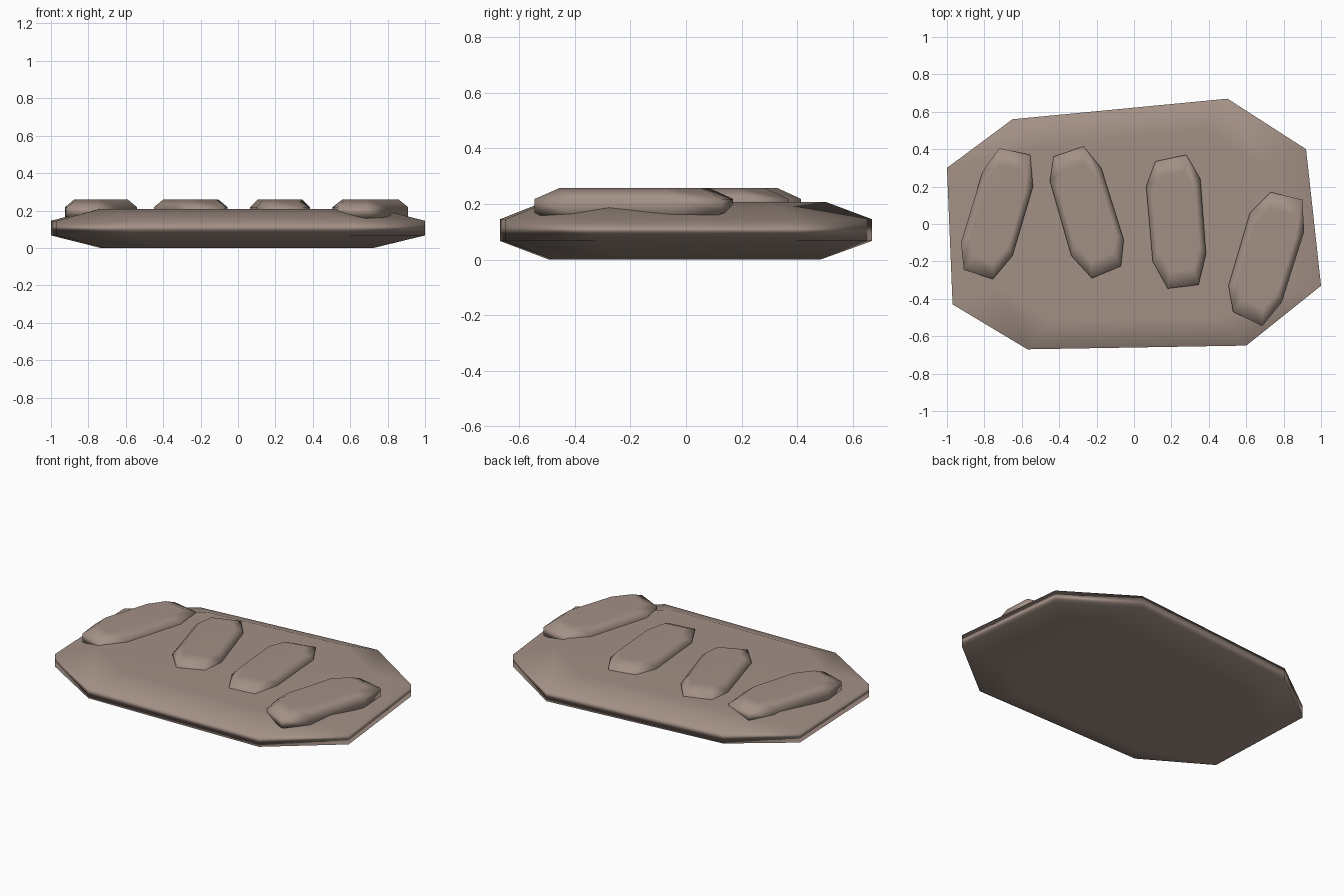
import bpy, bmesh
from mathutils import Vector

cube = bpy.data.objects.get("Cube")
if cube:
    bpy.data.objects.remove(cube, do_unlink=True)

stone = bpy.data.materials.new("warm_grey_stone")
stone.use_nodes = True
colour = (0.365, 0.28, 0.237, 1)
stone.diffuse_color = colour
bsdf = stone.node_tree.nodes["Principled BSDF"]
bsdf.inputs["Base Color"].default_value = colour
bsdf.inputs["Roughness"].default_value = 0.8


def slab(name, outline, levels):
    """Stack scaled copies of an outline, given as (height, scale), and cap them."""
    bm = bmesh.new()
    pts = [Vector(p) for p in outline]
    mid = sum(pts, Vector((0, 0))) / len(pts)
    rings = []
    for z, scale in levels:
        ring = [mid + (p - mid) * scale for p in pts]
        rings.append([bm.verts.new((p.x, p.y, z)) for p in ring])
    bm.faces.new(rings[0])
    bm.faces.new(rings[-1])
    n = len(pts)
    for low, high in zip(rings, rings[1:]):
        for i in range(n):
            j = (i + 1) % n
            bm.faces.new((low[i], low[j], high[j], high[i]))
    bmesh.ops.recalc_face_normals(bm, faces=bm.faces)
    for f in bm.faces:
        f.smooth = True
    mesh = bpy.data.meshes.new(name)
    bm.to_mesh(mesh)
    bm.free()
    mesh.materials.append(stone)
    obj = bpy.data.objects.new(name, mesh)
    bpy.context.collection.objects.link(obj)
    # Keeps the large flat faces flat while the rim stays rounded
    obj.modifiers.new("Weighted normals", "WEIGHTED_NORMAL").weight = 60
    return obj


# Broad base stone
slab("base_stone",
     [(0.5, 0.67), (0.92, 0.4), (1, -0.33), (0.6, -0.65),
      (-0.57, -0.67), (-0.97, -0.43), (-1, 0.3), (-0.65, 0.56)],
     [(0, 0.73), (0.067, 1), (0.145, 1), (0.207, 0.76)])

# Four long stones lying on top, from right to left
pebbles = {
    "outer_right_stone": [(-0.72, 0.405), (-0.555, 0.37), (-0.54, 0.2), (-0.65, -0.17),
                          (-0.755, -0.295), (-0.91, -0.245), (-0.925, -0.1), (-0.81, 0.28)],
    "inner_right_stone": [(-0.27, 0.415), (-0.175, 0.3), (-0.055, -0.085), (-0.07, -0.225),
                          (-0.225, -0.29), (-0.335, -0.17), (-0.45, 0.23), (-0.43, 0.36)],
    "inner_left_stone": [(0.28, 0.37), (0.355, 0.24), (0.385, -0.16), (0.345, -0.325),
                         (0.18, -0.345), (0.1, -0.2), (0.065, 0.2), (0.115, 0.335)],
    "outer_left_stone": [(0.73, 0.17), (0.9, 0.13), (0.91, -0.04), (0.79, -0.42),
                         (0.685, -0.545), (0.53, -0.47), (0.505, -0.33), (0.62, 0.06)],
}
for name, outline in pebbles.items():
    slab(name, outline, [(0.125, 0.75), (0.168, 1), (0.218, 1), (0.258, 0.75)])
